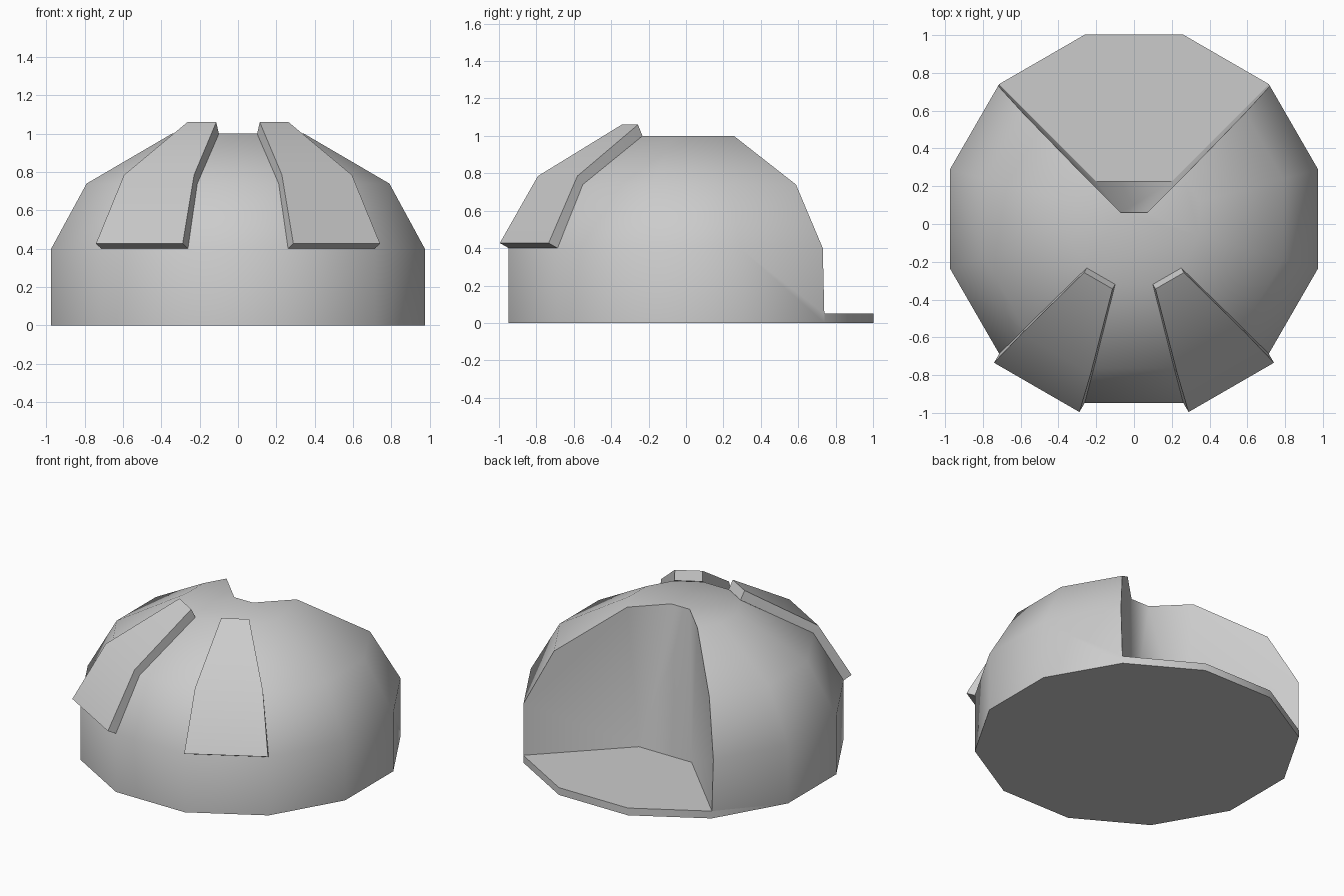
import bpy, bmesh, math
from mathutils import Vector

if "Cube" in bpy.data.objects:
    bpy.data.objects.remove(bpy.data.objects["Cube"])

SIDES = 12
CENTRE_Y = 0.027

grey = bpy.data.materials.new("light_grey")
grey.use_nodes = True
grey.diffuse_color = (0.6, 0.6, 0.6, 1)
grey.node_tree.nodes["Principled BSDF"].inputs["Base Color"].default_value = grey.diffuse_color


def loft(name, rings):
    """Closed solid through a stack of rings with equal point counts."""
    bm = bmesh.new()
    loops = [[bm.verts.new(p) for p in ring] for ring in rings]
    n = len(loops[0])
    for low, high in zip(loops, loops[1:]):
        for i in range(n):
            j = (i + 1) % n
            bm.faces.new((low[i], low[j], high[j], high[i]))
    bm.faces.new(loops[0][::-1])
    bm.faces.new(loops[-1])
    bmesh.ops.recalc_face_normals(bm, faces=bm.faces)
    mesh = bpy.data.meshes.new(name)
    bm.to_mesh(mesh)
    bm.free()
    mesh.materials.append(grey)
    obj = bpy.data.objects.new(name, mesh)
    bpy.context.collection.objects.link(obj)
    return obj


def select_only(obj):
    bpy.ops.object.select_all(action='DESELECT')
    obj.select_set(True)
    bpy.context.view_layer.objects.active = obj


def smooth(obj):
    select_only(obj)
    bpy.ops.object.shade_smooth_by_angle(angle=math.radians(50))


def polygon(apothem, z):
    radius = apothem / math.cos(math.pi / SIDES)
    angles = [math.tau * (i + 0.5) / SIDES for i in range(SIDES)]
    return [(radius * math.cos(a), CENTRE_Y + radius * math.sin(a), z) for a in angles]


# Twelve-sided dome: (distance to flat, height)
profile = [(0.975, 0), (0.975, 0.4), (0.79, 0.74), (0.345, 1.0)]
dome = loft("dome", [polygon(a, z) for a, z in profile])


# Wedge cut out of the back, leaning inwards with height
def wedge(x, y, z):
    far = 1.5
    side = x + far - y
    return [(-x, y, z), (x, y, z), (side, far, z), (-side, far, z)]


cutter = loft("notch_cutter", [wedge(0.2, 0.225, 0.05), wedge(0.063, 0.051, 1.05)])
cutter.hide_render = True
cut = dome.modifiers.new("notch", 'BOOLEAN')
cut.operation = 'DIFFERENCE'
cut.solver = 'EXACT'
cut.object = cutter
select_only(dome)
bpy.ops.object.modifier_apply(modifier=cut.name)
bpy.data.objects.remove(cutter)
smooth(dome)

# Raised plates on the two front panels:
# (half width, inner distance, inner height, outer distance, outer height)
sections = [(0.261, 0.975, 0.4, 1.03, 0.427),
            (0.211, 0.79, 0.74, 0.824, 0.785),
            (0.087, 0.35, 1.0, 0.378, 1.06)]
for name, angle in (("left_plate", -60), ("right_plate", -120)):
    a = math.radians(angle)
    out = Vector((math.cos(a), math.sin(a), 0))
    side = Vector((-out.y, out.x, 0))
    base = Vector((0, CENTRE_Y, 0))

    def point(dist, offset, z):
        return base + out * dist + side * offset + Vector((0, 0, z))

    rings = [[point(d0, -w, z0), point(d0, w, z0), point(d1, w, z1), point(d1, -w, z1)]
             for w, d0, z0, d1, z1 in sections]
    smooth(loft(name, rings))
